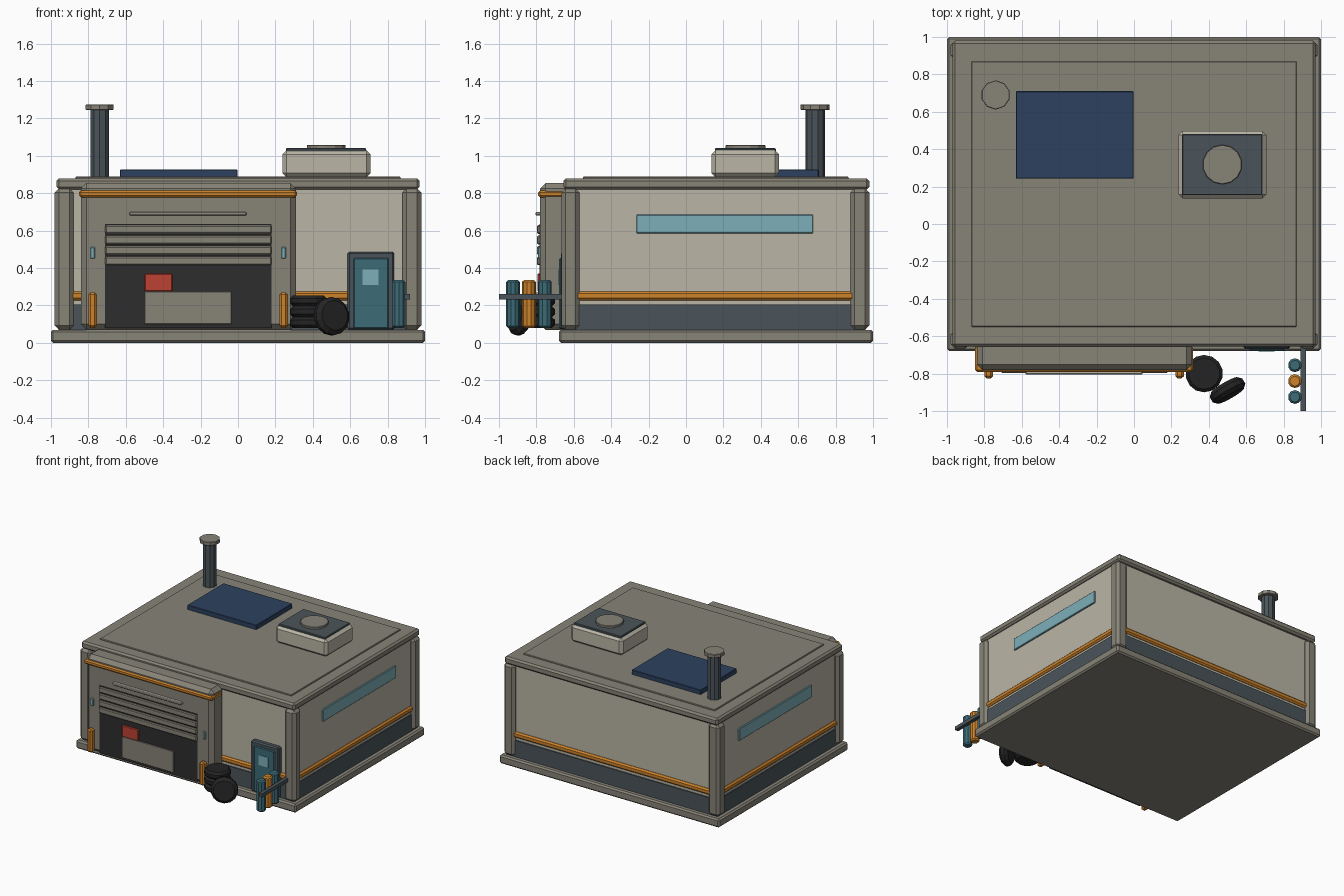
import bpy
import math

if "Cube" in bpy.data.objects:
    bpy.data.objects.remove(bpy.data.objects["Cube"], do_unlink=True)


def linear(c):
    c /= 255
    return c / 12.92 if c <= 0.04045 else ((c + 0.055) / 1.055) ** 2.4


def material(name, r, g, b):
    m = bpy.data.materials.new(name)
    m.use_nodes = True
    colour = (linear(r), linear(g), linear(b), 1)
    m.diffuse_color = colour
    node = m.node_tree.nodes["Principled BSDF"]
    node.inputs["Base Color"].default_value = colour
    node.inputs["Roughness"].default_value = 0.8
    return m


concrete = material("concrete grey", 135, 131, 119)
cream = material("wall cream", 186, 181, 166)
slate = material("slate", 74, 84, 90)
orange = material("safety orange", 204, 130, 42)
teal = material("teal", 60, 107, 118)
glass = material("pale glass", 125, 175, 185)
navy = material("panel navy", 44, 65, 95)
rubber = material("rubber black", 36, 36, 36)
shadow = material("opening charcoal", 45, 45, 45)
red = material("toolbox red", 190, 66, 50)


def finish(name, mat, bevel):
    ob = bpy.context.object
    ob.name = ob.data.name = name
    ob.data.materials.append(mat)
    if bevel:
        mod = ob.modifiers.new("Bevel", "BEVEL")
        mod.width = bevel
        mod.segments = 1
        mod.limit_method = "ANGLE"
        mod.angle_limit = math.radians(50)
    return ob


def box(name, mat, x, y, z, bevel=0.0):
    """Box spanning the (low, high) pairs x, y and z."""
    spans = (x, y, z)
    bpy.ops.mesh.primitive_cube_add(size=1, location=[(a + b) / 2 for a, b in spans])
    for v in bpy.context.object.data.vertices:
        v.co = [c * (b - a) for c, (a, b) in zip(v.co, spans)]
    return finish(name, mat, bevel)


def cylinder(name, mat, centre, radius, height, sides, bevel=0.0, rot=(0, 0, 0)):
    bpy.ops.mesh.primitive_cylinder_add(vertices=sides, radius=radius, depth=height,
                                        location=centre, rotation=rot)
    return finish(name, mat, bevel)


# Main shell
box("foundation", concrete, (-1, 1), (-0.68, 1), (0, 0.07), 0.012)
box("walls", cream, (-0.95, 0.95), (-0.63, 0.95), (0.06, 0.83))
box("skirt", slate, (-0.96, 0.96), (-0.64, 0.96), (0.07, 0.205))
box("wall_stripe", orange, (-0.966, 0.966), (-0.646, 0.966), (0.227, 0.275), 0.012)
box("roof", concrete, (-0.97, 0.97), (-0.655, 0.98), (0.82, 0.88), 0.014)
box("roof_panel", concrete, (-0.87, 0.87), (-0.55, 0.87), (0.87, 0.889), 0.004)

# Corner posts
for side in (-1, 1):
    for end, y in (("front", (-0.665, -0.57)), ("back", (0.88, 0.98))):
        x = sorted((side * 0.88, side * 0.98))
        label = "left" if side > 0 else "right"
        box(f"{end}_{label}_post", concrete, x, y, (0.07, 0.825), 0.022)

# Side windows
for side, label in ((-1, "right"), (1, "left")):
    x = sorted((side * 0.94, side * 0.962))
    box(f"{label}_window", glass, x, (-0.265, 0.68), (0.585, 0.685), 0.004)

# Garage bay
box("garage_bay", concrete, (-0.84, 0.31), (-0.78, -0.62), (0.07, 0.855), 0.03)
box("bay_trim", orange, (-0.85, 0.315), (-0.79, -0.65), (0.778, 0.815), 0.01)
box("garage_opening", shadow, (-0.71, 0.18), (-0.784, -0.77), (0.08, 0.635))
for i in range(4):
    low = 0.415 + i * 0.056
    box(f"shutter_slat_{i + 1}", concrete, (-0.71, 0.18), (-0.797, -0.775),
        (low, low + 0.046), 0.006)
box("light_bar", cream, (-0.58, 0.045), (-0.805, -0.77), (0.68, 0.7), 0.005)
box("workbench", concrete, (-0.5, -0.035), (-0.79, -0.775), (0.1, 0.275), 0.003)
box("toolbox", red, (-0.5, -0.35), (-0.795, -0.775), (0.275, 0.37), 0.005)
for i, x in enumerate((-0.777, 0.244)):
    box(f"bay_lamp_{i + 1}", glass, (x - 0.012, x + 0.012), (-0.792, -0.77),
        (0.45, 0.512), 0.004)
    box(f"bollard_{i + 1}", orange, (x - 0.023, x + 0.023), (-0.825, -0.775),
        (0.08, 0.27), 0.012)

# Entrance door
box("door_frame", slate, (0.585, 0.835), (-0.668, -0.62), (0.07, 0.487), 0.01)
box("door", teal, (0.617, 0.805), (-0.678, -0.64), (0.075, 0.455), 0.006)
box("door_window", glass, (0.665, 0.752), (-0.682, -0.66), (0.31, 0.392))

# Gas bottles on a rail
box("bottle_rail", slate, (0.89, 0.92), (-1, -0.64), (0.232, 0.262))
for i, mat in enumerate((teal, orange, teal)):
    cylinder(f"gas_bottle_{i + 1}", mat, (0.86, -0.755 - i * 0.085, 0.208),
             0.037, 0.255, 10, 0.01)

# Tyres
for i in range(3):
    cylinder(f"stacked_tyre_{i + 1}", rubber, (0.375, -0.8, 0.109 + i * 0.058),
             0.1, 0.058, 14, 0.016)
cylinder("leaning_tyre", rubber, (0.5, -0.89, 0.142), 0.103, 0.07, 14, 0.022,
         (math.radians(82), 0, math.radians(30)))

# Rooftop equipment
box("solar_panel", navy, (-0.63, -0.003), (0.242, 0.71), (0.885, 0.926), 0.003)
cylinder("chimney", slate, (-0.74, 0.69, 1.06), 0.052, 0.38, 10)
cylinder("chimney_cap", concrete, (-0.74, 0.69, 1.26), 0.078, 0.03, 10, 0.003)
box("vent_unit", cream, (0.237, 0.708), (0.137, 0.497), (0.885, 1.03), 0.022)
box("vent_plate", slate, (0.257, 0.685), (0.155, 0.48), (1.02, 1.041), 0.004)
cylinder("vent_fan", concrete, (0.472, 0.318, 1.047), 0.106, 0.022, 14, 0.003)
